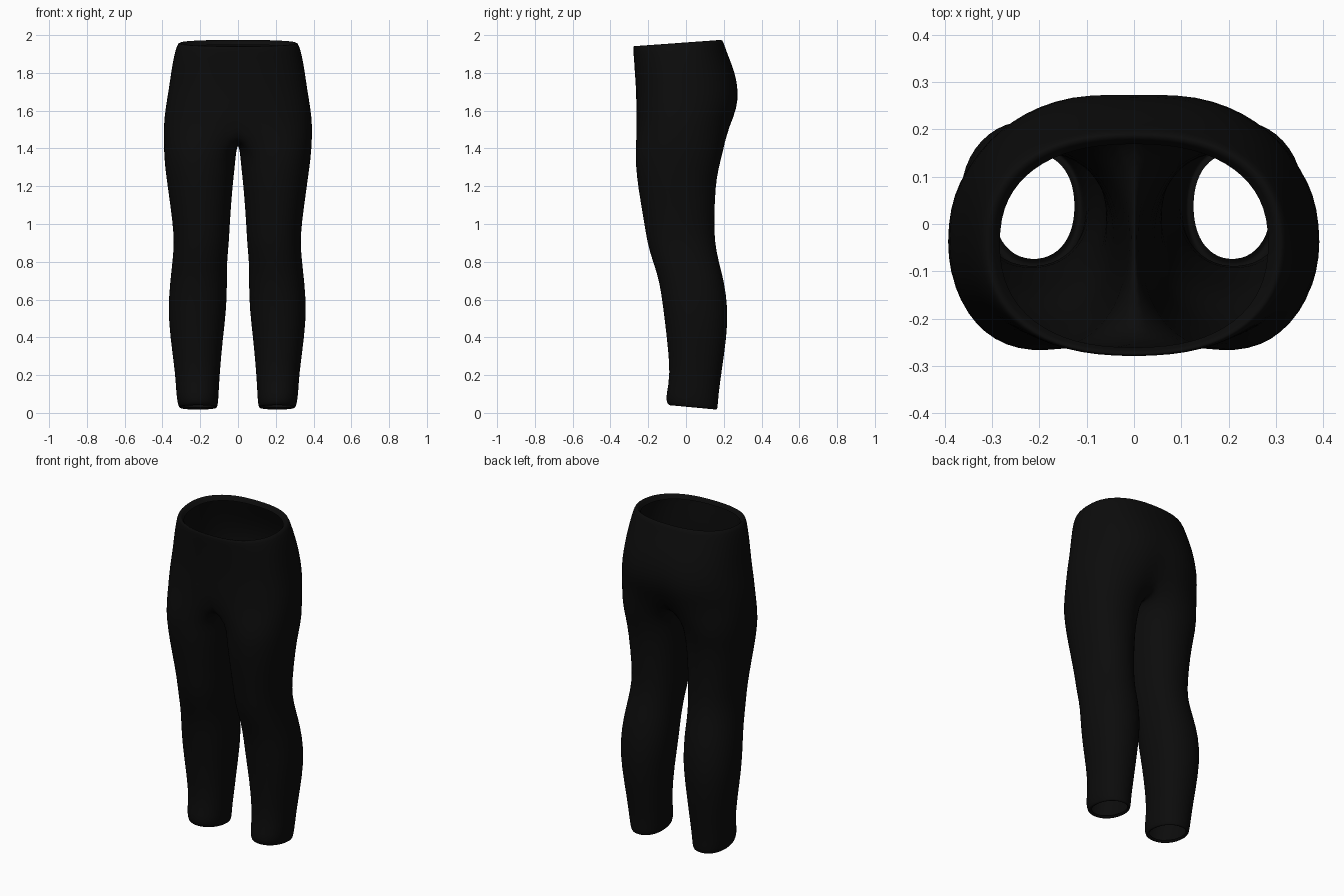
import bpy, bmesh, math

if "Cube" in bpy.data.objects:
    bpy.data.objects.remove(bpy.data.objects["Cube"])

OUT, INN = 16, 8          # segments around the outside and the inside of each leg
MID_Y = -0.04             # widest line of the hips


def spow(v, p):
    return math.copysign(abs(v) ** p, v)


# waist and hips: z, half width, front y, back y, cleft depth, rim tilt
HIPS = [
    (1.95, 0.285, -0.262, 0.170, 0.0, 0.075),
    (1.985, 0.310, -0.276, 0.188, 0.0, 0.075),
    (1.96, 0.324, -0.282, 0.200, 0.0, 0.06),
    (1.90, 0.340, -0.277, 0.220, 0.0, 0.03),
    (1.80, 0.356, -0.272, 0.262, 0.0, 0.0),
    (1.70, 0.370, -0.267, 0.285, 0.008, 0.0),
    (1.61, 0.386, -0.270, 0.280, 0.015, 0.0),
    (1.52, 0.396, -0.272, 0.245, 0.030, 0.0),
]
# legs: z, inner x, outer x, front y, back y, hem tilt
LEGS = [
    (1.39, 0.008, 0.391, -0.272, 0.200, 0.0),
    (1.30, 0.016, 0.380, -0.267, 0.176, 0.0),
    (1.20, 0.028, 0.366, -0.257, 0.157, 0.0),
    (1.00, 0.043, 0.338, -0.222, 0.151, 0.0),
    (0.90, 0.047, 0.332, -0.207, 0.155, 0.0),
    (0.80, 0.058, 0.340, -0.177, 0.175, 0.0),
    (0.70, 0.057, 0.352, -0.142, 0.203, 0.0),
    (0.55, 0.060, 0.364, -0.122, 0.225, 0.0),
    (0.40, 0.079, 0.352, -0.103, 0.217, 0.0),
    (0.20, 0.097, 0.324, -0.083, 0.187, 0.0),
    (0.10, 0.102, 0.320, -0.106, 0.174, 0.0),
    (0.045, 0.105, 0.312, -0.106, 0.170, -0.06),
    (0.012, 0.112, 0.303, -0.090, 0.165, -0.10),
    (0.03, 0.125, 0.290, -0.075, 0.150, -0.10),
]

bm = bmesh.new()


def strip(a, b, closed):
    """Join two rows of vertices with quads."""
    n = len(a)
    for i in range(n if closed else n - 1):
        j = (i + 1) % n
        bm.faces.new((a[i], a[j], b[j], b[i]))


# hip rings, running front centre -> right -> back centre -> left
hip_rings = []
for z, hw, yf, yb, cleft, tilt in HIPS:
    ring = []
    for i in range(2 * OUT):
        a = -math.pi / 2 + math.pi * i / OUT
        c, s = math.cos(a), math.sin(a)
        x = hw * spow(c, 0.85)
        y = MID_Y + (yb - MID_Y if s > 0 else MID_Y - yf) * spow(s, 0.85)
        pinch = cleft * math.exp(-(x / 0.07) ** 2)
        y -= math.copysign(pinch, s) * (1.0 if s > 0 else 0.5)
        ring.append(bm.verts.new((x, y, z + tilt * (y - 0.19))))
    hip_rings.append(ring)
for upper, lower in zip(hip_rings, hip_rings[1:]):
    strip(upper, lower, True)

# crotch seam, from back centre down and up to front centre
last = hip_rings[-1]
front, back = last[0], last[OUT]
seam = []
for k in range(1, INN):
    t = k / INN
    y = back.co.y + (front.co.y - back.co.y) * (0.5 - 0.5 * math.cos(math.pi * t))
    seam.append(bm.verts.new((0, y, 1.52 - 0.10 * math.sin(math.pi * t) ** 0.7)))

# legs, each starting from half of the last hip ring plus the seam
SPAN = math.radians(125)
for side in (1, -1):
    outer = [last[(side * i) % (2 * OUT)] for i in range(OUT + 1)]
    prev = outer + seam
    for z, xi, xo, yf, yb, tilt in LEGS:
        if side < 0:
            xo += 0.008 if z < 1.35 else 0.003
        cx, rx = (xi + xo) / 2, (xo - xi) / 2
        cy, ry = (yf + yb) / 2, (yb - yf) / 2
        ring = []
        for i in range(OUT + INN):
            if i <= OUT:
                a = -SPAN + 2 * SPAN * i / OUT
            else:
                a = SPAN + (2 * math.pi - 2 * SPAN) * (i - OUT) / INN
            x = cx + rx * spow(math.cos(a), 0.92)
            y = cy + ry * spow(math.sin(a), 0.92)
            ring.append(bm.verts.new((side * x, y, z + tilt * (y - 0.13))))
        strip(prev, ring, True)
        prev = ring

bmesh.ops.recalc_face_normals(bm, faces=bm.faces[:])
# make sure the shell faces outwards
bm.faces.ensure_lookup_table()
probe = max(bm.faces, key=lambda f: f.calc_center_median().x)
if probe.normal.x < 0:
    bmesh.ops.reverse_faces(bm, faces=bm.faces[:])

# trousers object
mesh = bpy.data.meshes.new("trousers")
bm.to_mesh(mesh)
bm.free()
trousers = bpy.data.objects.new("trousers", mesh)
bpy.context.collection.objects.link(trousers)

black = bpy.data.materials.new("black_cloth")
black.diffuse_color = (0.0035, 0.0035, 0.0035, 1)
black.use_nodes = True
black.node_tree.nodes["Principled BSDF"].inputs["Base Color"].default_value = black.diffuse_color
mesh.materials.append(black)
mesh.polygons.foreach_set("use_smooth", [True] * len(mesh.polygons))

sub = trousers.modifiers.new("smooth_cloth", "SUBSURF")
sub.levels = sub.render_levels = 1
